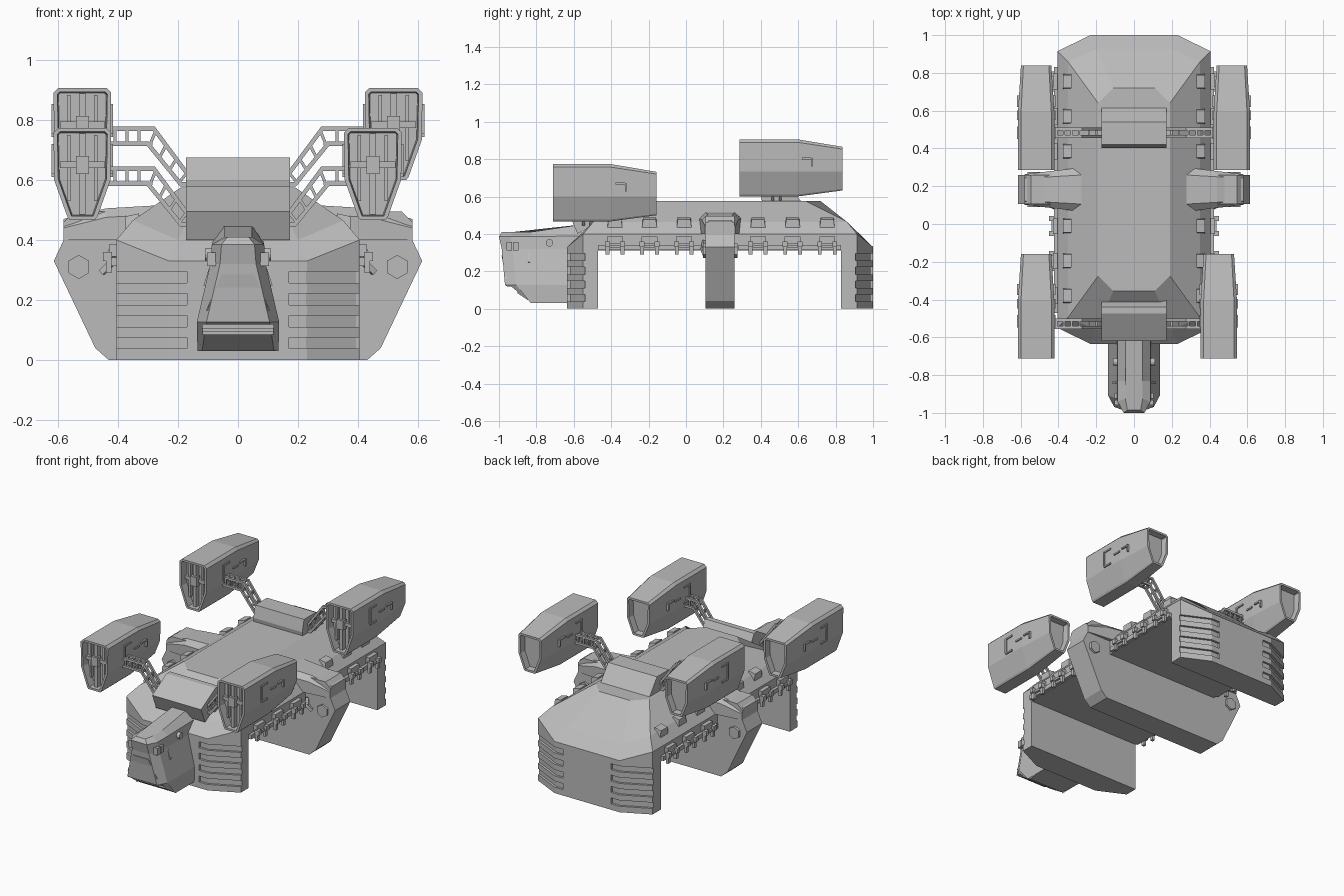
import bpy, bmesh, math
from mathutils import Vector, Matrix

if "Cube" in bpy.data.objects:
    bpy.data.objects.remove(bpy.data.objects["Cube"])

grey = bpy.data.materials.new("hull_grey")
grey.use_nodes = True
colour = (0.5, 0.5, 0.5, 1)
grey.diffuse_color = colour
grey.node_tree.nodes["Principled BSDF"].inputs["Base Color"].default_value = colour


def finish(name, bm):
    bmesh.ops.recalc_face_normals(bm, faces=bm.faces[:])
    me = bpy.data.meshes.new(name)
    bm.to_mesh(me)
    bm.free()
    me.materials.append(grey)
    ob = bpy.data.objects.new(name, me)
    bpy.context.collection.objects.link(ob)
    return ob


def loft(bm, rings):
    """Skin equal-length rings of points; returns the two end caps."""
    loops = [[bm.verts.new(p) for p in ring] for ring in rings]
    n = len(loops[0])
    for a, b in zip(loops, loops[1:]):
        for i in range(n):
            j = (i + 1) % n
            bm.faces.new((a[i], a[j], b[j], b[i]))
    return bm.faces.new(loops[0][::-1]), bm.faces.new(loops[-1])


def box(bm, centre, size, rot=None):
    m = Matrix.Translation(centre) @ (rot or Matrix()) @ Matrix.Diagonal((*size, 1))
    bmesh.ops.create_cube(bm, size=1, matrix=m)


def beam(bm, a, b, r):
    a, b = Vector(a), Vector(b)
    rot = (b - a).to_track_quat('Z', 'Y').to_matrix().to_4x4()
    box(bm, (a + b) / 2, (2 * r, 2 * r, (b - a).length + r), rot)


def mirrored(half):
    """Close a right-hand outline with its mirror image in x."""
    return half + [(-p[0], *p[1:]) for p in reversed(half)]


def cut(target, cutter):
    cutter.hide_render = True
    mod = target.modifiers.new("cut", 'BOOLEAN')
    mod.object, mod.solver = cutter, 'EXACT'
    bpy.context.view_layer.objects.active = target
    bpy.ops.object.modifier_apply(modifier=mod.name)
    bpy.data.objects.remove(cutter)


# Hull: rings of (end x, end inset, end z, side x, side inset, side z)
FRONT, REAR = -0.635, 1.0
levels = [(.23, 0, 0, .405, .085, 0), (.23, 0, .33, .405, .085, .40),
          (.20, .075, .40, .35, .14, .465), (.11, .28, .575, .19, .36, .575)]
rings = []
for ex, ei, ez, sx, si, sz in levels:
    rings.append(mirrored([(ex, FRONT + ei, ez), (sx, FRONT + si, sz),
                           (sx, REAR - si, sz), (ex, REAR - ei, ez)]))
bm = bmesh.new()
loft(bm, rings)
hull = finish("hull", bm)

# Open underside between the end walls
bm = bmesh.new()
box(bm, (0, .18, .1), (2, 1.3, .42))
cut(hull, finish("underside_cutter", bm))

# Grooves wrapping the four corners
bm = bmesh.new()
plan = [(.17, 0, .1), (.17, .014), (.226, .014), (.392, .095), (.48, .095), (.48, -.1), (.17, -.1)]
plan = [p[:2] for p in plan[1:]]
for k in range(4):
    z = .038 + .073 * k
    for sx in (-1, 1):
        for base, sy in ((FRONT, 1), (REAR, -1)):
            loft(bm, [[(sx * x, base + sy * d, h) for x, d in plan] for h in (z, z + .038)])
cut(hull, finish("groove_cutter", bm))

# Middle leg block, spanning the full width
bm = bmesh.new()
side = [(.43, 0), (.475, .04), (.613, .33), (.58, .40), (.58, .46), (.545, .495)]
loft(bm, [mirrored([(x, y, z) for x, z in side]) for y in (.105, .26)])
finish("middle_leg", bm)

# Shoulders and hexagonal bolts on the middle leg
bm = bmesh.new()
for s in (-1, 1):
    loft(bm, [[(s * x, y0, .40), (s * x, y1, .40), (s * x, y1, zt - .03), (s * x, y1 - c, zt),
               (s * x, y0 + c, zt), (s * x, y0, zt - .03)]
              for x, y0, y1, zt, c in ((.27, .065, .30, .515, .04), (.44, .085, .28, .505, .03),
                                       (.58, .102, .263, .47, .02))])
finish("shoulders", bm)
bm = bmesh.new()
for s in (-1, 1):
    for y in (.105, .26):
        bmesh.ops.create_cone(bm, cap_ends=True, segments=6, radius1=.04, radius2=.04, depth=.03,
                              matrix=Matrix.Translation((s * .53, y, .31)) @ Matrix.Rotation(math.pi / 2, 4, 'X')
                              @ Matrix.Rotation(math.pi / 2 * 0, 4, 'Z'))
    beam(bm, (s * .42, .10, .36), (s * .425, .09, .32), .01)
    beam(bm, (s * .425, .09, .32), (s * .45, .10, .295), .01)
finish("leg_bolts", bm)

# Side sills, clips with hooks, and small roof vents
sill, clips, vents = bmesh.new(), bmesh.new(), bmesh.new()
for s in (-1, 1):
    for y0, y1 in ((-.47, .09), (.28, .83)):
        box(sill, (s * .408, (y0 + y1) / 2, .328), (.03, y1 - y0, .028))
    for y in (-.38, -.195, -.01, .385, .57, .755):
        box(clips, (s * .415, y, .365), (.03, .085, .04))
        for d in (-.04, .04):
            box(clips, (s * .435, y + d, .345), (.03, .026, .03))
            box(clips, (s * .43, y + d, .315), (.018, .02, .05))
        box(clips, (s * .43, y, .335), (.014, .1, .014))
        loft(vents, [[(s * .375, y - w, z0), (s * .375, y + w, z0),
                      (s * .33, y + w, z1), (s * .33, y - w, z1)]
                     for w, z0, z1 in ((.04, .43, .46), (.034, .478, .488))])
finish("side_sills", sill)
finish("side_clips", clips)
finish("roof_vents", vents)

# Strut housings on the roof
for name, profile in (
        ("front_strut_housing", [(-.58, .40), (-.62, .495), (-.475, .578), (-.44, .578), (-.40, .50)]),
        ("rear_strut_housing", [(.41, .55), (.402, .60), (.42, .675), (.54, .675), (.615, .575), (.615, .55)])):
    bm = bmesh.new()
    loft(bm, [[(x, y, z) for y, z in profile] for x in (-.173, .173)])
    finish(name, bm)

# Ladder struts: two rails above two rails, joined by rungs
for name, y, lift in (("front_struts", -.528, 0), ("rear_struts", .483, .133)):
    bm = bmesh.new()
    for s in (-1, 1):
        def at(x, z, dy=0):
            return (s * x, y + dy, z + lift)
        top = [(.44, .637), (.28, .637), (.165, .482)]
        low = [(.44, .587), (.30, .587), (.19, .452), (.16, .452)]
        for dy in (-.02, .02):
            for path in (top, low):
                for a, b in zip(path, path[1:]):
                    beam(bm, at(*a, dy), at(*b, dy), .007)
            for x in (.41, .37, .33):
                beam(bm, at(x, .637, dy), at(x, .587, dy), .005)
            for t in (.05, .35, .65, .95):
                beam(bm, at(.28 - .115 * t, .637 - .155 * t, dy), at(.30 - .11 * t, .587 - .135 * t, dy), .005)
        for x in (.41, .37, .33, .29):
            for z in (.637, .587):
                beam(bm, at(x, z, -.02), at(x, z, .02), .005)
        for t in (.35, .7):
            beam(bm, at(.28 - .115 * t, .637 - .155 * t, -.02), at(.28 - .115 * t, .637 - .155 * t, .02), .005)
    finish(name, bm)


def engine_pod(name, cx, y0, cz):
    half = [(.08, .153), (.096, .137), (.094, -.02), (.05, -.143), (.042, -.153)]
    bm = bmesh.new()
    rings = []
    for y, wide, tall, dz in ((0, 1, 1, 0), (.31, 1, 1, 0), (.553, .84, .76, -.004)):
        rings.append([(cx + x * wide, y0 + y, cz + z * tall + dz) for x, z in mirrored(half)])
    caps = loft(bm, rings)
    bmesh.ops.recalc_face_normals(bm, faces=bm.faces[:])
    for cap, depth in zip(caps, (.05, .04)):
        bmesh.ops.inset_individual(bm, faces=[cap], thickness=.014, depth=0)
        bmesh.ops.inset_individual(bm, faces=[cap], thickness=.004, depth=-depth)
    finish(name, bm)
    # Intake bars and hub
    bm = bmesh.new()
    box(bm, (cx, y0 + .03, cz), (.022, .03, .27))
    box(bm, (cx, y0 + .035, cz + .03), (.15, .02, .022))
    for d in (-.045, .045):
        box(bm, (cx + d, y0 + .04, cz + .02), (.012, .02, .22))
    box(bm, (cx, y0 + .02, cz + .03), (.044, .035, .06))
    finish(name + "_intake", bm)
    # Raised panel lines on both flanks
    bm = bmesh.new()
    for s in (-1, 1):
        x = cx + s * .096
        for y, z, w, h in ((.17, .05, .012, .1), (.20, .095, .06, .01), (.20, -.005, .06, .01),
                           (.29, .04, .05, .01), (.39, .03, .01, .045), (.36, .05, .05, .01)):
            box(bm, (x, y0 + y, cz + z), (.012, w, h))
    finish(name + "_panels", bm)


engine_pod("front_right_pod", -.518, -.712, .62)
engine_pod("front_left_pod", .449, -.712, .62)
engine_pod("rear_right_pod", -.518, .285, .753)
engine_pod("rear_left_pod", .518, .285, .753)

# Head: stacked outlines of (z, back z, front y, front half width, side half width)
bm = bmesh.new()
rings = []
for z, bz, fy, fw, sw in ((.03, .03, -.82, .12, .135), (.127, .127, -.968, .105, .137),
                          (.32, .32, -.985, .06, .092), (.385, .39, -1.0, .055, .087),
                          (.41, .45, -.985, .035, .046)):
    rings.append(mirrored([(fw, fy, z), (sw, fy + .06, z), (sw, -.83, z), (sw, -.56, bz)]))
loft(bm, rings)
head = finish("head", bm)

# Mouth slot with a bar inside
bm = bmesh.new()
box(bm, (0, -.93, .102), (.235, .1, .032))
cut(head, finish("mouth_cutter", bm))
bm = bmesh.new()
box(bm, (0, -.885, .10), (.235, .03, .014))
finish("mouth_bar", bm)

# Face plate and cheek fittings
bm = bmesh.new()
loft(bm, [[(-.105, y + .022, .165), (.105, y + .022, .165), (.055, y, .285), (-.055, y, .285)]
          for y in (-.986, -.975)])
finish("face_plate", bm)
bm = bmesh.new()
for s in (-1, 1):
    bmesh.ops.create_cone(bm, cap_ends=True, segments=12, radius1=.02, radius2=.02, depth=.04,
                          matrix=Matrix.Translation((s * .09, -.73, .352)) @ Matrix.Rotation(math.pi / 2, 4, 'Y'))
    for y in (-.945, -.91):
        box(bm, (s * .088, y, .335), (.03, .028, .045))
    beam(bm, (s * .092, -.84, .30), (s * .108, -.84, .25), .006)
finish("cheek_fittings", bm)
